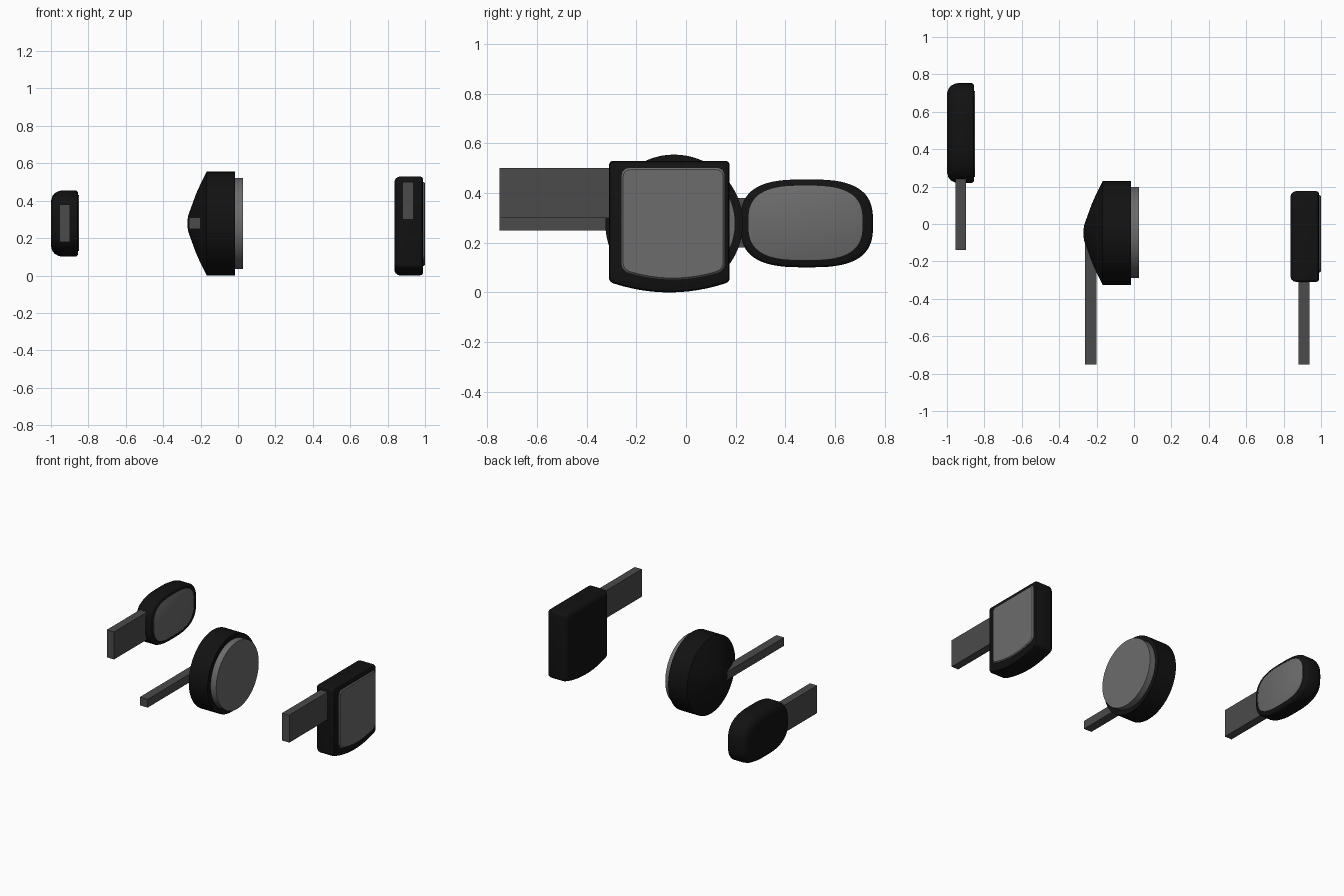
import bpy, bmesh
from math import sin, cos, pi, radians, copysign

if "Cube" in bpy.data.objects:
    bpy.data.objects.remove(bpy.data.objects["Cube"])


def material(name, v):
    m = bpy.data.materials.new(name)
    m.diffuse_color = (v, v, v, 1)
    m.use_nodes = True
    m.node_tree.nodes["Principled BSDF"].inputs["Base Color"].default_value = m.diffuse_color
    return m


BLACK = material("black_plastic", 0.006)
ARM = material("dark_metal", 0.07)
GLASS = material("mirror_grey", 0.15)


def stack(name, outline, centre, half, layers, mat):
    """Loft an outline (y, z in -1..1) through layers of (x, inset)."""
    bm = bmesh.new()
    rings = []
    for x, inset in layers:
        rings.append([bm.verts.new((x, centre[0] + u * (half[0] - inset),
                                    centre[1] + v * (half[1] - inset))) for u, v in outline])
    n = len(outline)
    for a, b in zip(rings, rings[1:]):
        for i in range(n):
            j = (i + 1) % n
            bm.faces.new((a[i], a[j], b[j], b[i]))
    bm.faces.new(rings[0][::-1])
    bm.faces.new(rings[-1])
    bmesh.ops.recalc_face_normals(bm, faces=bm.faces)
    finish(name, bm, mat, 35)


def finish(name, bm, mat, angle):
    me = bpy.data.meshes.new(name)
    bm.to_mesh(me)
    bm.free()
    me.materials.append(mat)
    ob = bpy.data.objects.new(name, me)
    bpy.context.collection.objects.link(ob)
    bpy.ops.object.select_all(action='DESELECT')
    ob.select_set(True)
    bpy.context.view_layer.objects.active = ob
    bpy.ops.object.shade_smooth_by_angle(angle=radians(angle))


def box(name, lo, hi, mat):
    bm = bmesh.new()
    bmesh.ops.create_cube(bm, size=1)
    for v in bm.verts:
        v.co = [(l + h) / 2 + c * (h - l) for l, h, c in zip(lo, hi, v.co)]
    finish(name, bm, mat, 30)


def superellipse(n, count):
    pts = []
    for i in range(count):
        c, s = cos(2 * pi * i / count), sin(2 * pi * i / count)
        pts.append((copysign(abs(c) ** (2 / n), c), copysign(abs(s) ** (2 / n), s)))
    return pts


def bowed_rect(r, bow, steps=5):
    """Rounded rectangle whose lower edge bows downward."""
    pts = []
    for k, (sx, sy) in enumerate([(1, 1), (-1, 1), (-1, -1), (1, -1)]):
        for i in range(steps + 1):
            a = pi / 2 * (k + i / steps)
            pts.append([sx * (1 - r) + r * cos(a), sy * (1 - r) + r * sin(a)])
        if k == 2:
            pts += [[(1 - r) * (i / 6 - 1), -1] for i in range(1, 12)]
    for p in pts:
        if p[1] < 0:
            p[1] += bow * p[0] ** 2 * -p[1]
    return pts


# Right mirror: squarish with bowed lower edge
stack("right_housing", bowed_rect(0.07, 0.16), (-0.067, 0.265), (0.243, 0.265),
      [(0.836, 0.028), (0.842, 0.013), (0.855, 0.003), (0.868, 0),
       (0.972, 0), (0.984, 0.004), (0.99, 0.014)], BLACK)
stack("right_glass", bowed_rect(0.13, 0.16), (-0.052, 0.276), (0.207, 0.224),
      [(0.96, 0), (0.994, 0), (1.0, 0.006)], GLASS)
box("right_arm", (0.88, -0.75, 0.30), (0.937, -0.27, 0.50), ARM)

# Centre mirror: round with tapered back
circle = superellipse(2, 64)
stack("centre_housing", circle, (-0.048, 0.278), (0.277, 0.277),
      [(-0.27, 0.257), (-0.265, 0.23), (-0.225, 0.12), (-0.198, 0.06),
       (-0.168, 0), (-0.017, 0)], BLACK)
stack("centre_glass", circle, (-0.046, 0.278), (0.244, 0.244),
      [(-0.05, 0), (0.028, 0)], GLASS)
box("centre_arm", (-0.263, -0.75, 0.25), (-0.2, -0.05, 0.31), ARM)

# Left mirror: barrel-shaped oval with rounded back
oval = superellipse(2.9, 64)
stack("left_housing", oval, (0.486, 0.278), (0.267, 0.177),
      [(-1.0, 0.055), (-0.992, 0.03), (-0.98, 0.015), (-0.96, 0.004), (-0.94, 0),
       (-0.868, 0), (-0.86, 0.004), (-0.855, 0.012)], BLACK)
stack("left_glass", oval, (0.481, 0.28), (0.23, 0.15),
      [(-0.88, 0), (-0.851, 0), (-0.849, 0.004)], GLASS)
box("left_arm", (-0.955, -0.14, 0.18), (-0.897, 0.26, 0.38), ARM)
